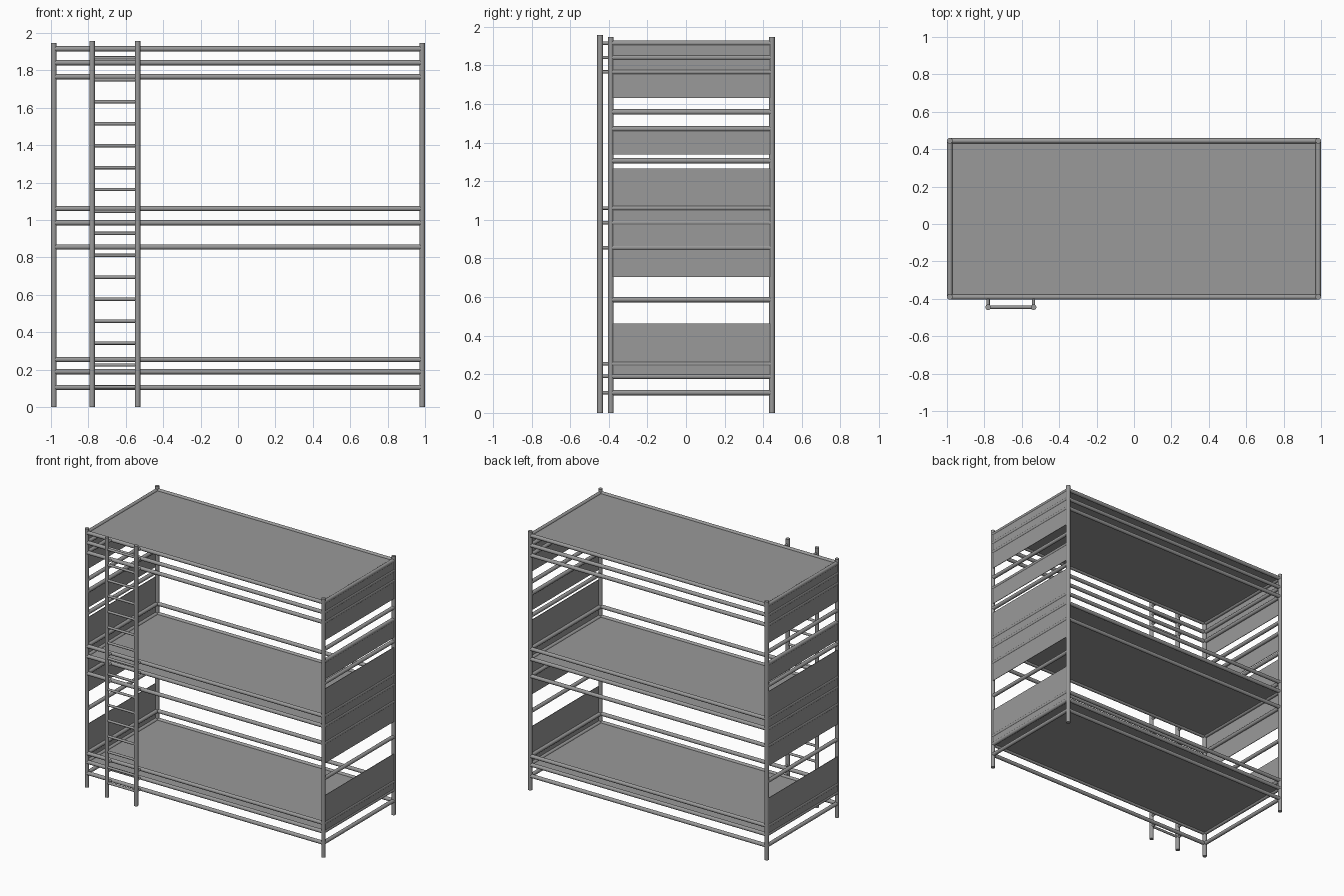
import bpy
from mathutils import Vector

cube = bpy.data.objects.get("Cube")
if cube:
    bpy.data.objects.remove(cube, do_unlink=True)

steel = bpy.data.materials.new("grey_steel")
steel.use_nodes = True
GREY = (0.32, 0.32, 0.32, 1)
steel.diffuse_color = GREY
steel.node_tree.nodes["Principled BSDF"].inputs["Base Color"].default_value = GREY

X, FRONT, BACK, LADDER_Y = 0.985, -0.39, 0.445, -0.445
MID_Y, DEPTH = (FRONT + BACK) / 2, BACK - FRONT


def tube(name, a, b, radius):
    """Round tube between two points."""
    a, b = Vector(a), Vector(b)
    bpy.ops.mesh.primitive_cylinder_add(vertices=16, radius=radius,
                                        depth=(b - a).length, location=(a + b) / 2)
    ob = bpy.context.object
    ob.name = name
    ob.rotation_euler = (b - a).to_track_quat('Z', 'Y').to_euler()
    ob.data.materials.append(steel)
    bpy.ops.object.shade_smooth_by_angle()


def sheet(name, centre, size):
    """Thin flat sheet."""
    bpy.ops.mesh.primitive_cube_add(size=1, location=centre)
    ob = bpy.context.object
    ob.name = name
    ob.scale = size
    ob.data.materials.append(steel)


# Corner posts
for x in (-X, X):
    for y in (FRONT, BACK):
        tube("corner_post", (x, y, 0), (x, y, 1.947), 0.015)

# Rails around all four sides, three per bunk
levels = (0.105, 0.189, 0.254, 0.856, 0.985, 1.061, 1.766, 1.841, 1.915)
for z in levels:
    for y in (FRONT, BACK):
        tube("long_rail", (-X, y, z), (X, y, z), 0.014)

# End rails, with extra ones between bunks
for z in levels + (0.587, 1.306, 1.471, 1.559):
    for x in (-X, X):
        tube("end_rail", (x, FRONT, z), (x, BACK, z), 0.014)

# Bunk decks
for z in (0.189, 0.985, 1.915):
    sheet("bunk_deck", (0, MID_Y, z), (2 * X, DEPTH, 0.004))

# End panels, set just inside the outer face of the rails
for low, high in ((0.186, 0.463), (0.705, 1.265), (1.338, 1.473), (1.63, 1.916)):
    for side in (-1, 1):
        sheet("end_panel", (side * (X + 0.008), MID_Y, (low + high) / 2),
              (0.004, DEPTH, high - low))

# Ladder uprights and the brackets that hold them
ladder_x = (-0.78, -0.537)
for x in ladder_x:
    tube("ladder_upright", (x, LADDER_Y, 0), (x, LADDER_Y, 1.957), 0.015)
    for z in levels:
        tube("ladder_bracket", (x, LADDER_Y, z), (x, FRONT, z), 0.009)

# Ladder rungs
for i in range(16):
    z = 0.107 + i * 0.1173
    tube("ladder_rung", (ladder_x[0], LADDER_Y, z), (ladder_x[1], LADDER_Y, z), 0.009)
